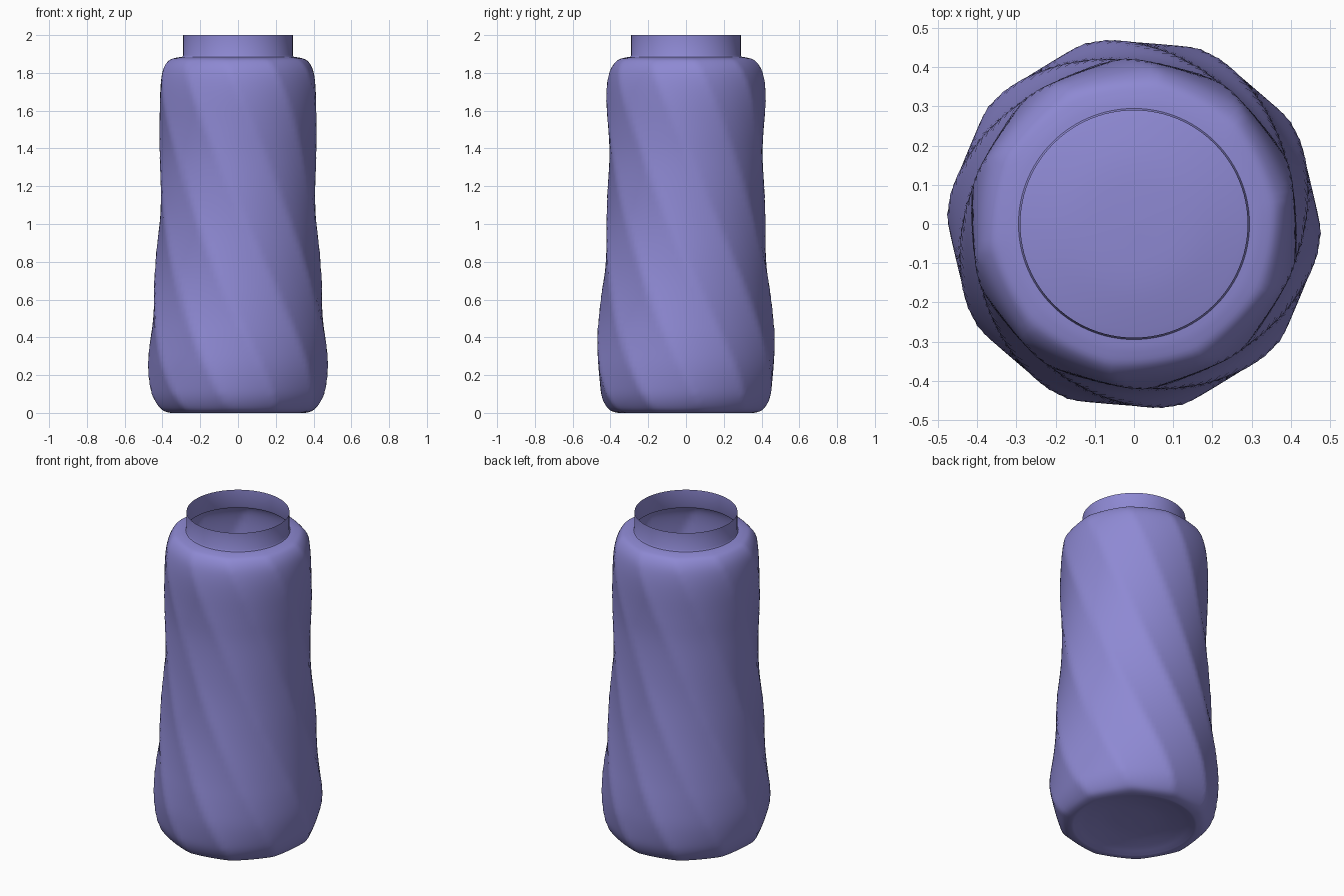
import bpy, bmesh, math

if "Cube" in bpy.data.objects:
    bpy.data.objects.remove(bpy.data.objects["Cube"])

SIDES, SEG = 10, 120
TWIST = math.radians(60)          # facet rotation per unit of height

# (radius, height, facet strength) from the dished base up to the shoulder
BODY = [(0.0, 0.045, 0), (0.15, 0.04, 0), (0.27, 0.02, 0), (0.33, 0.004, 0), (0.36, 0.0, 0.2),
        (0.41, 0.017, 0.6), (0.448, 0.07, 0.7), (0.468, 0.14, 0.7), (0.478, 0.25, 0.65),
        (0.474, 0.38, 0.65), (0.462, 0.52, 0.65), (0.446, 0.7, 0.65), (0.434, 0.85, 0.6),
        (0.424, 1.0, 0.55), (0.418, 1.15, 0.5), (0.415, 1.35, 0.5), (0.419, 1.5, 0.5),
        (0.423, 1.65, 0.5), (0.418, 1.75, 0.5), (0.402, 1.82, 0.5), (0.37, 1.865, 0.4),
        (0.33, 1.88, 0.2), (0.295, 1.885, 0)]
NECK = [(0.295, 1.885, 0), (0.29, 1.895, 0), (0.29, 2.0, 0)]


def smooth_profile(pts, n=4):
    """Catmull-Rom curve through the profile points."""
    out = []
    for i in range(len(pts) - 1):
        a, b, c, d = (pts[max(i - 1, 0)], pts[i], pts[i + 1], pts[min(i + 2, len(pts) - 1)])
        for k in range(n):
            t = k / n
            out.append(tuple(q + 0.5 * t * (r - p + t * (2*p - 5*q + 4*r - s + t * (3*(q - r) + s - p)))
                             for p, q, r, s in zip(a, b, c, d)))
    return out + [pts[-1]]


def radius(r, z, facet, ang):
    """Circle blended towards a polygon that turns with height."""
    step = 2 * math.pi / SIDES
    corner = step / 2 - TWIST * (z - 0.5)
    phi = (ang - corner) % step - step / 2
    poly = math.cos(step / 2) / math.cos(phi)
    return r * (1 + facet * (poly - 1))


profile = smooth_profile(BODY) + NECK[1:]
bm = bmesh.new()
rings = []
for r, z, f in profile:
    if r < 1e-5:
        rings.append([bm.verts.new((0, 0, z))] * SEG)
        continue
    ring = []
    for i in range(SEG):
        a = 2 * math.pi * i / SEG
        q = radius(r, z, f, a)
        ring.append(bm.verts.new((q * math.cos(a), q * math.sin(a), z)))
    rings.append(ring)
for lo, hi in zip(rings, rings[1:]):
    for i in range(SEG):
        j = (i + 1) % SEG
        quad = [lo[i], lo[j], hi[j], hi[i]]
        bm.faces.new(list(dict.fromkeys(quad)))
bmesh.ops.recalc_face_normals(bm, faces=bm.faces)

# Twisted bottle with an open neck
mesh = bpy.data.meshes.new("twisted_bottle")
bm.to_mesh(mesh)
bm.free()
bottle = bpy.data.objects.new("twisted_bottle", mesh)
bpy.context.collection.objects.link(bottle)
bpy.context.view_layer.objects.active = bottle
bottle.select_set(True)
bpy.ops.object.shade_smooth_by_angle(angle=math.radians(40))

mat = bpy.data.materials.new("violet_plastic")
mat.diffuse_color = (0.27, 0.25, 0.65, 1)
mat.use_nodes = True
mat.node_tree.nodes["Principled BSDF"].inputs["Base Color"].default_value = mat.diffuse_color
mesh.materials.append(mat)
